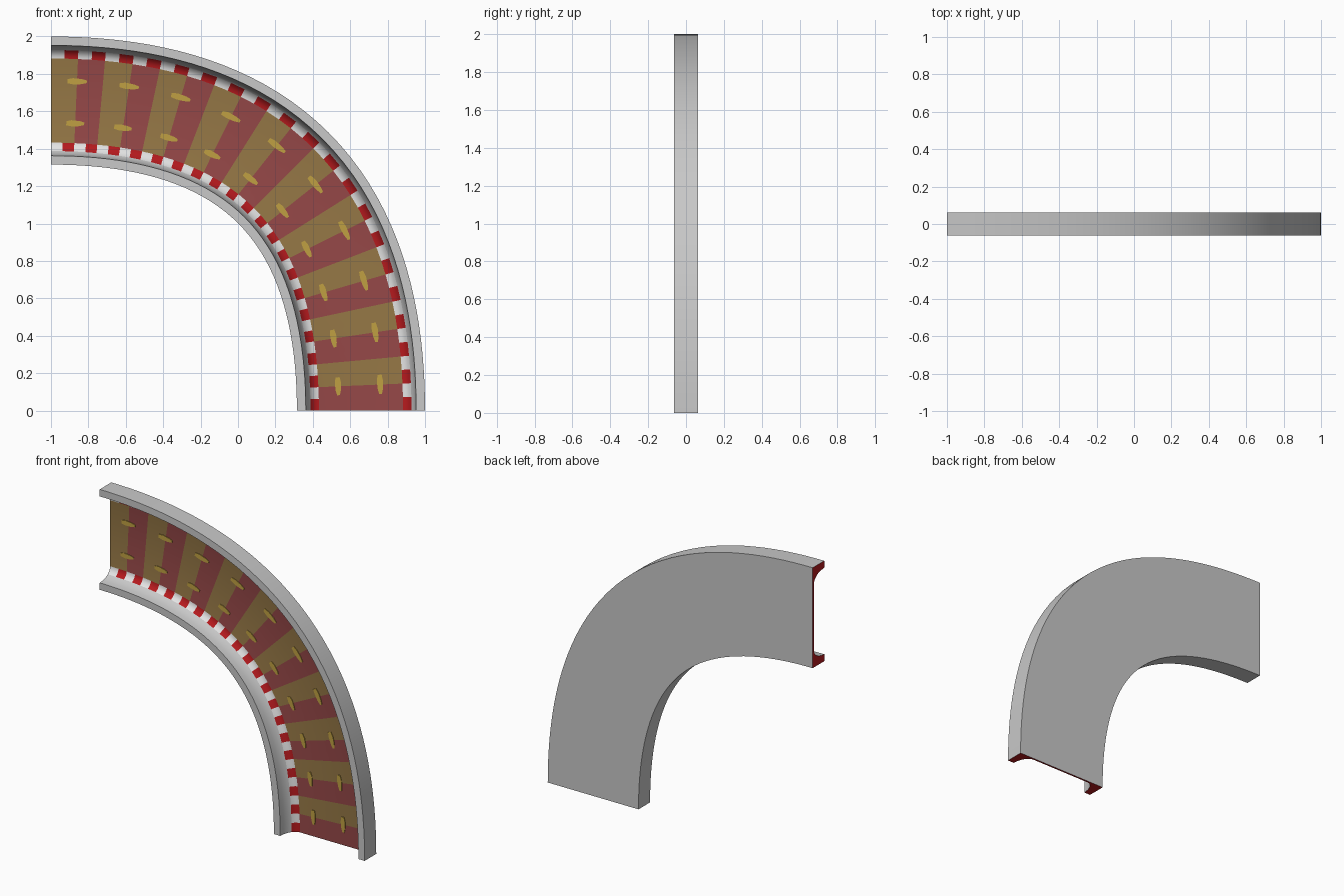
import bpy, math

if "Cube" in bpy.data.objects:
    bpy.data.objects.remove(bpy.data.objects["Cube"])

R = 1.6575      # centre line reach of the quarter bend
SEGS = 20       # painted segments along the bend
HALF_W, FRONT, BACK, FLOOR = 0.3425, -0.0625, 0.0625, 0.05


def srgb(r, g, b):
    return tuple(((c / 255 + 0.055) / 1.055) ** 2.4 for c in (r, g, b)) + (1,)


def material(name, rgb):
    m = bpy.data.materials.new(name)
    m.diffuse_color = srgb(*rgb)
    m.use_nodes = True
    m.node_tree.nodes["Principled BSDF"].inputs["Base Color"].default_value = m.diffuse_color
    return m


GREY, WHITE, RED, TAN, ROSE, GOLD = range(6)
mats = [material("grey", (200, 200, 200)), material("white", (228, 228, 228)),
        material("red", (182, 26, 30)), material("tan", (150, 120, 70)),
        material("rose", (150, 72, 72)), material("gold", (192, 160, 66))]

# Arc-length table for the bend
N = 2000
lengths = [0.0]
for i in range(N):
    u = (i + 0.5) / N
    lengths.append(lengths[-1] + 2 * R * math.hypot(u, 1 - u) / N)
TOTAL = lengths[-1]


def bend(s, v, y):
    """Point at distance s from the top end, offset v outward."""
    i = min(range(N + 1), key=lambda k: abs(lengths[k] - s))
    u = i / N
    n = math.hypot(u, 1 - u)
    x = R * (1 - (1 - u) ** 2) + v * u / n
    z = R * (1 - u * u) + v * (1 - u) / n
    return (x - 1, y, z)


def make(name, verts, faces, ids):
    me = bpy.data.meshes.new(name)
    me.from_pydata(verts, [], faces)
    for m in mats:
        me.materials.append(m)
    for p, k in zip(me.polygons, ids):
        p.material_index = k
    ob = bpy.data.objects.new(name, me)
    bpy.context.collection.objects.link(ob)
    bpy.context.view_layer.objects.active = ob
    ob.select_set(True)
    bpy.ops.object.mode_set(mode='EDIT')
    bpy.ops.mesh.select_all(action='SELECT')
    bpy.ops.mesh.normals_make_consistent(inside=False)
    bpy.ops.object.mode_set(mode='OBJECT')
    return ob


# Cross-section: floor, curved kerb, wall and rim, mirrored about the centre
side = []
for a in (0, 13, 26, 40, 55, 72, 90):
    t = math.radians(a)
    side.append((0.225 + 0.07 * math.sin(t), FLOOR - (FLOOR - FRONT) * (1 - math.cos(t))))
side += [(HALF_W, FRONT), (HALF_W, BACK)]
side_kind = ["kerb"] * 3 + ["plain"] * 5
profile = side + [(-v, y) for v, y in reversed(side)]
kinds = side_kind + ["plain"] + side_kind[::-1] + ["floor"]
P = len(profile)

# Track body, two columns per painted segment
COLS = SEGS * 2
verts, faces, ids = [], [], []
for c in range(COLS + 1):
    o = bend(TOTAL * c / COLS, 0, 0)
    d = bend(TOTAL * c / COLS, 1, 0)
    for v, y in profile:
        verts.append((o[0] + v * (d[0] - o[0]), y, o[2] + v * (d[2] - o[2])))
for c in range(COLS):
    for j in range(P):
        k = (j + 1) % P
        faces.append((c * P + j, c * P + k, (c + 1) * P + k, (c + 1) * P + j))
        if kinds[j] == "kerb":
            ids.append(RED if c % 2 else WHITE)
        elif kinds[j] == "floor":
            ids.append(ROSE if (c // 2) % 2 else TAN)
        else:
            ids.append(GREY)
# Red end faces
faces += [tuple(range(P)), tuple(COLS * P + j for j in reversed(range(P)))]
ids += [RED, RED]
track = make("curved_track", verts, faces, ids)
bpy.ops.object.shade_smooth_by_angle(angle=math.radians(30))
track.select_set(False)

# Gold dashes where each tan stripe meets a rose one
outline = [(-0.05, -0.011), (-0.05, 0.011), (-0.02, 0.017), (0.025, 0.014),
           (0.05, 0.008), (0.05, -0.006), (0.02, -0.014), (-0.02, -0.016)]
verts, faces, ids = [], [], []
L = len(outline)
for i in range(SEGS // 2):
    for row in (0.105, -0.12):
        b = len(verts)
        for y in (FLOOR - 0.004, FLOOR + 0.002):
            verts += [bend(TOTAL * (2 * i + 1) / SEGS + s, row + v, y) for s, v in outline]
        faces += [tuple(range(b, b + L)), tuple(range(b + 2 * L - 1, b + L - 1, -1))]
        faces += [(b + j, b + (j + 1) % L, b + L + (j + 1) % L, b + L + j) for j in range(L)]
        ids += [GOLD] * (L + 2)
make("floor_dashes", verts, faces, ids)
